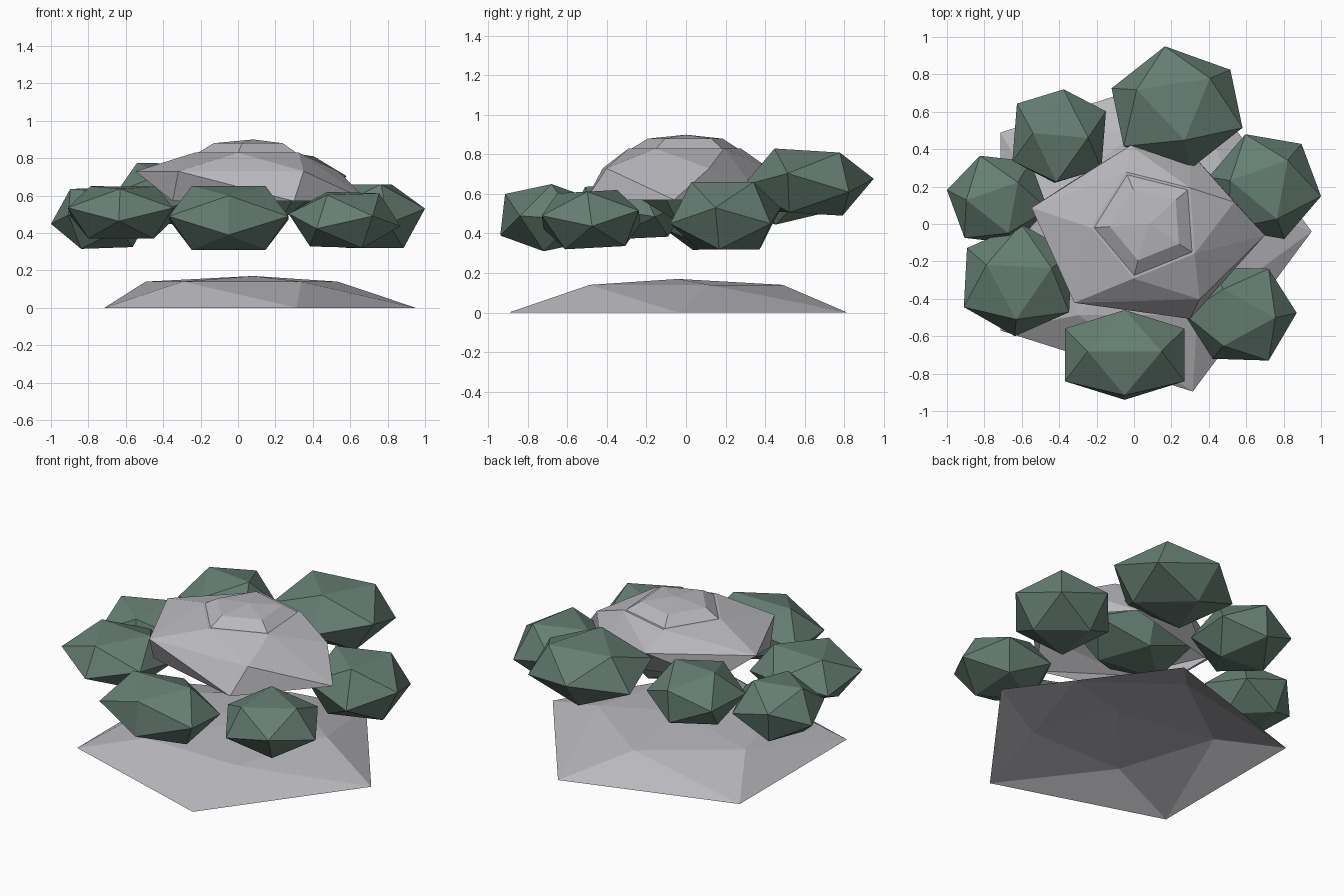
import bpy
import bmesh
from math import cos, sin, tau, radians
from mathutils import Matrix, Vector

cube = bpy.data.objects.get("Cube")
if cube:
    bpy.data.objects.remove(cube, do_unlink=True)

UP = Vector((0, 0, 1))


def make_material(name, colour):
    material = bpy.data.materials.new(name)
    material.use_nodes = True
    material.diffuse_color = colour
    shader = material.node_tree.nodes["Principled BSDF"]
    shader.inputs["Base Color"].default_value = colour
    return material


stone = make_material("pale grey stone", (0.48, 0.48, 0.51, 1))
foliage = make_material("dusty green foliage", (0.13, 0.21, 0.17, 1))


def finish(name, bm, material):
    """Turn the mesh into a flat-shaded object of one colour."""
    mesh = bpy.data.meshes.new(name)
    bm.to_mesh(mesh)
    bm.free()
    mesh.materials.append(material)
    part = bpy.data.objects.new(name, mesh)
    bpy.context.collection.objects.link(part)


def pentagon(centre, width, depth, turn):
    """Five corners around a centre, at the height of that centre."""
    corners = []
    for step in range(5):
        angle = radians(turn) + tau * step / 5
        corners.append(Vector(centre) + Vector((width * cos(angle), depth * sin(angle), 0)))
    return corners


def rock(name, corners):
    """Faceted shell around stacked pentagons, open below."""
    bm = bmesh.new()
    for corner in corners:
        bm.verts.new(corner)
    bmesh.ops.convex_hull(bm, input=bm.verts)
    bmesh.ops.recalc_face_normals(bm, faces=bm.faces)
    under = [face for face in bm.faces if face.normal.z < -0.95]
    bmesh.ops.delete(bm, geom=under, context="FACES")
    finish(name, bm, stone)


def bush(name, centre, size, turn, lean):
    """Squashed twenty-sided clump with a face on top, turned and leaned."""
    bm = bmesh.new()
    bmesh.ops.create_icosphere(bm, subdivisions=1, radius=1)
    bm.faces.ensure_lookup_table()
    bm.normal_update()
    top = bm.faces[0]
    level = top.normal.rotation_difference(UP).to_matrix()
    corner = level @ top.verts[0].co
    heading = Vector((1, 0)).angle_signed(corner.xy)
    spin = Matrix.Rotation(radians(turn) + heading, 3, "Z")
    tilt = Matrix.Rotation(radians(lean), 3, "X")
    bmesh.ops.transform(bm, matrix=(tilt @ spin @ level).to_4x4(), verts=bm.verts)
    # Give the clump its own width, depth and height
    for axis in range(3):
        reach = max(vert.co[axis] for vert in bm.verts)
        for vert in bm.verts:
            vert.co[axis] = centre[axis] + vert.co[axis] / reach * size[axis] / 2
    finish(name, bm, foliage)


# Ground slab, hollow underneath
rock("ground_slab",
     pentagon((0.03, -0.04, 0), 0.92, 0.9, 0)
     + pentagon((0.02, -0.05, 0.14), 0.54, 0.54, 18)
     + [Vector((0.08, -0.04, 0.17))])

# Raised boulder: overhanging body and a low cap
rock("boulder_body",
     pentagon((0.12, -0.06, 0.57), 0.58, 0.47, 0)
     + pentagon((0, -0.04, 0.73), 0.57, 0.46, 20)
     + pentagon((0.07, 0, 0.83), 0.3, 0.3, 40))
rock("boulder_cap",
     pentagon((0.07, 0, 0.82), 0.3, 0.3, 40)
     + pentagon((0.07, 0, 0.88), 0.2, 0.2, 40)
     + [Vector((0.08, 0, 0.9))])

# Bushes floating around the boulder, and one nested beneath it
bush("front_bush", (-0.05, -0.7, 0.48), (0.64, 0.48, 0.34), 30, 16)
bush("front_left_bush", (0.57, -0.48, 0.47), (0.6, 0.5, 0.3), 0, 5)
bush("left_bush", (0.7, 0.2, 0.49), (0.6, 0.56, 0.34), 50, 0)
bush("back_bush", (0.23, 0.62, 0.66), (0.7, 0.66, 0.34), 40, -6)
bush("back_right_bush", (-0.4, 0.47, 0.61), (0.5, 0.5, 0.33), 25, 20)
bush("right_bush", (-0.73, 0.13, 0.48), (0.54, 0.47, 0.33), 50, 8)
bush("front_right_bush", (-0.62, -0.3, 0.51), (0.58, 0.6, 0.28), 27, 5)
bush("middle_bush", (0.05, 0.05, 0.63), (0.7, 0.56, 0.34), 20, 5)
